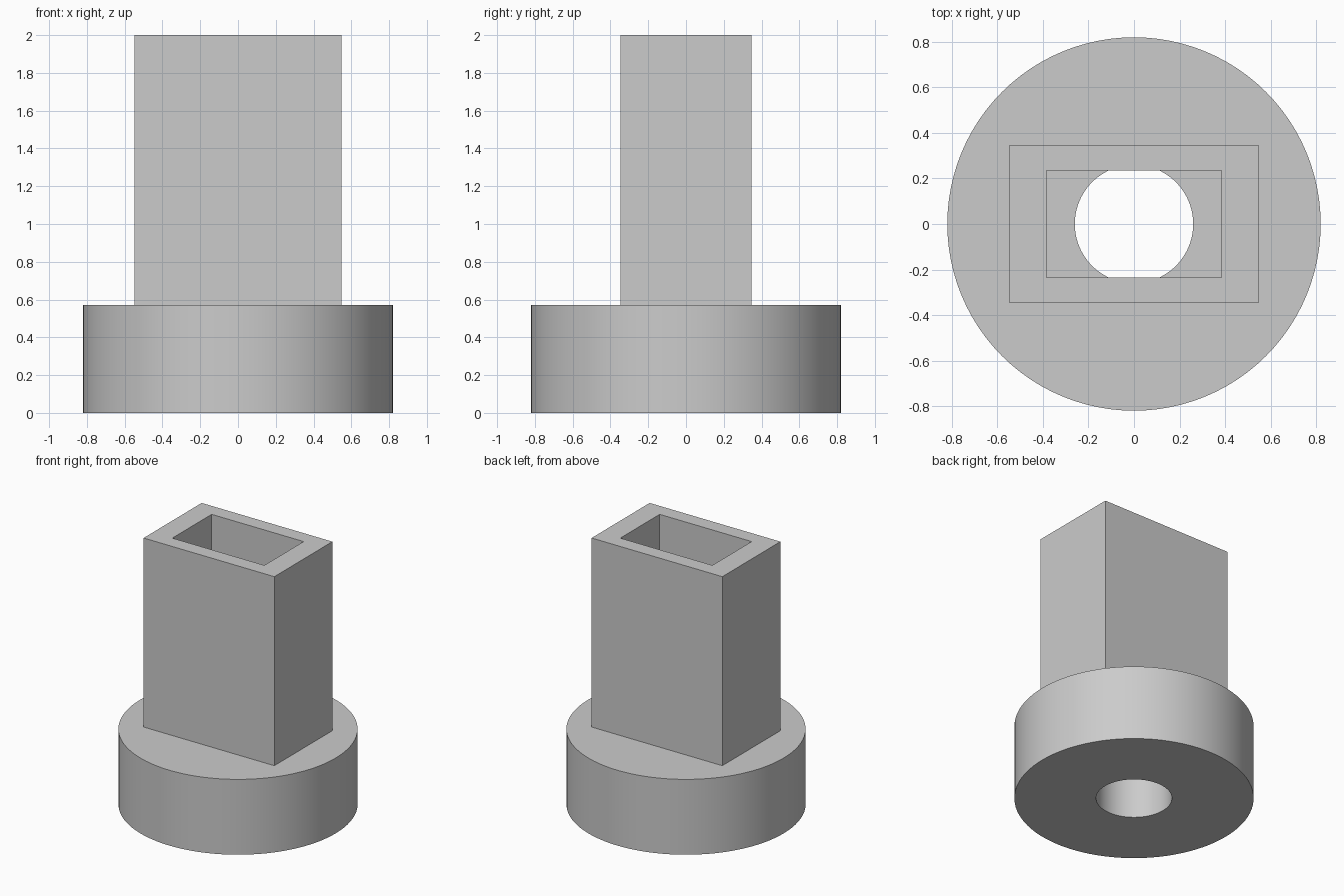
import bpy
import bmesh
import math

cube = bpy.data.objects.get("Cube")
if cube:
    bpy.data.objects.remove(cube, do_unlink=True)

grey = bpy.data.materials.new("plain grey")
grey.use_nodes = True
colour = (0.6, 0.6, 0.6, 1)
grey.diffuse_color = colour
grey.node_tree.nodes["Principled BSDF"].inputs["Base Color"].default_value = colour


def circle(radius, sides=96):
    angles = [2 * math.pi * i / sides for i in range(sides)]
    return [(radius * math.cos(a), radius * math.sin(a)) for a in angles]


def rectangle(x, y):
    return [(x, y), (-x, y), (-x, -y), (x, -y)]


def hollow_prism(name, outer, inner, bottom, top):
    """Upright tube between two matching outlines."""
    bm = bmesh.new()
    rings = [[bm.verts.new((x, y, z)) for x, y in outline]
             for outline, z in ((outer, bottom), (outer, top), (inner, top), (inner, bottom))]
    count = len(outer)
    for r in range(4):
        a, b = rings[r], rings[(r + 1) % 4]
        for i in range(count):
            j = (i + 1) % count
            bm.faces.new((a[i], a[j], b[j], b[i]))
    bmesh.ops.recalc_face_normals(bm, faces=bm.faces)
    mesh = bpy.data.meshes.new(name)
    bm.to_mesh(mesh)
    bm.free()
    mesh.materials.append(grey)
    obj = bpy.data.objects.new(name, mesh)
    bpy.context.collection.objects.link(obj)
    return obj


# Round base with a round bore
base = hollow_prism("round_base", circle(0.82), circle(0.26), 0, 0.57)

# Rectangular socket standing on the base
hollow_prism("rectangular_socket", rectangle(0.547, 0.347), rectangle(0.385, 0.235), 0.57, 2)

# Smooth the curved walls, keeping the rims sharp
bpy.ops.object.select_all(action="DESELECT")
base.select_set(True)
bpy.context.view_layer.objects.active = base
bpy.ops.object.shade_smooth_by_angle(angle=math.radians(30))
